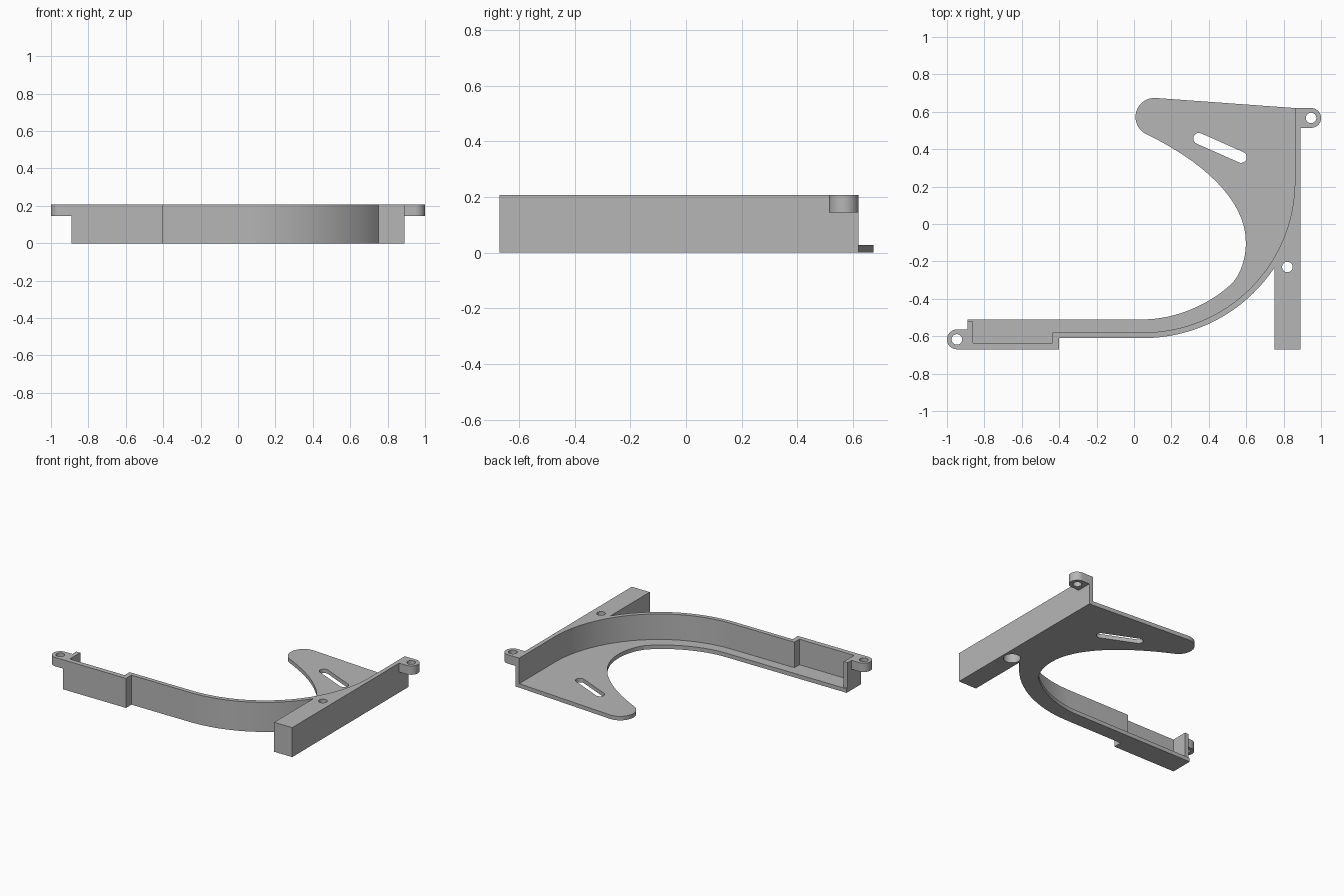
import bpy, bmesh
from math import sin, cos, pi, radians, asin, atan2
from mathutils import Vector
from mathutils.geometry import interpolate_bezier

cube = bpy.data.objects.get("Cube")
if cube:
    bpy.data.objects.remove(cube, do_unlink=True)

GREY = (0.47, 0.47, 0.47, 1)
grey = bpy.data.materials.new("plain grey")
grey.use_nodes = True
grey.diffuse_color = GREY
grey.node_tree.nodes["Principled BSDF"].inputs["Base Color"].default_value = GREY

TOP, FLOOR, EAR = 0.207, 0.028, 0.145


def arc(cx, cy, r, start, end, n=24):
    """Points along a circular arc, angles in radians."""
    steps = [start + (end - start) * i / n for i in range(n + 1)]
    return [(cx + r * cos(a), cy + r * sin(a)) for a in steps]


def circle(cx, cy, r):
    return arc(cx, cy, r, 0, 2 * pi, 32)[:-1]


def slot(ax, ay, bx, by, r):
    a = atan2(by - ay, bx - ax)
    return arc(bx, by, r, a - pi / 2, a + pi / 2, 12) + arc(ax, ay, r, a + pi / 2, a + 3 * pi / 2, 12)


def bezier(*pts):
    p = [Vector((x, y, 0)) for x, y in pts]
    return [(v.x, v.y) for v in interpolate_bezier(p[0], p[1], p[2], p[3], 17)]


def plate(name, outline, z0, z1, holes=()):
    """Extrude a flat outline with holes from z0 to z1."""
    bm = bmesh.new()
    edges = []
    for loop in [outline, *holes]:
        clean = [p for i, p in enumerate(loop) if (Vector(p) - Vector(loop[i - 1])).length > 1e-4]
        vs = [bm.verts.new((x, y, z0)) for x, y in clean]
        edges += [bm.edges.new((vs[i - 1], vs[i])) for i in range(len(vs))]
    bmesh.ops.triangle_fill(bm, edges=edges, use_beauty=True, normal=(0, 0, 1))
    ext = bmesh.ops.extrude_face_region(bm, geom=bm.faces[:], use_keep_orig=True)
    moved = [g for g in ext["geom"] if isinstance(g, bmesh.types.BMVert)]
    bmesh.ops.translate(bm, verts=moved, vec=(0, 0, z1 - z0))
    bmesh.ops.recalc_face_normals(bm, faces=bm.faces[:])
    mesh = bpy.data.meshes.new(name)
    bm.to_mesh(mesh)
    bm.free()
    mesh.materials.append(grey)
    obj = bpy.data.objects.new(name, mesh)
    bpy.context.collection.objects.link(obj)
    return obj


def activate(obj):
    bpy.ops.object.select_all(action="DESELECT")
    obj.select_set(True)
    bpy.context.view_layer.objects.active = obj


# Inner face of the wall, shared by wall and floor
CX, CY, R_IN, R_OUT = 0.05, 0.23, 0.81, 0.84
inner_face = [(-0.89, -0.52), (-0.86, -0.52), (-0.86, -0.635), (-0.435, -0.635), (-0.435, -0.58)]
inner_face += arc(CX, CY, R_IN, -pi / 2, 0, 40) + [(0.86, 0.62)]

# Curved wall merged with the straight bar
meet = -pi / 2 + asin((0.75 - CX) / R_OUT)
outer_face = [(0.89, 0.62), (0.89, -0.67), (0.75, -0.67)]
outer_face += arc(CX, CY, R_OUT, meet, -pi / 2, 28)
outer_face += [(-0.4, -0.61), (-0.4, -0.67), (-0.89, -0.67)]
wall = plate("wall_and_bar", inner_face + outer_face, 0, TOP, [circle(0.82, -0.23, 0.028)])

# Wider recess under the bar hole
cutter = plate("recess_cutter", circle(0.82, -0.23, 0.055), -0.05, 0.1)
cutter.hide_render = True
cut = wall.modifiers.new("recess", "BOOLEAN")
cut.operation = "DIFFERENCE"
cut.solver = "EXACT"
cut.object = cutter
activate(wall)
bpy.ops.object.modifier_apply(modifier=cut.name)
bpy.data.objects.remove(cutter, do_unlink=True)

# Thin floor with the slotted wing
wing = arc(0.11, 0.572, 0.102, radians(86), radians(241), 20)
rim = bezier(wing[-1], (0.36, 0.34), (0.6, 0.13), (0.598, -0.1))
rim += bezier((0.598, -0.1), (0.598, -0.2), (0.56, -0.29), (0.51, -0.33))
rim += bezier((0.51, -0.33), (0.40, -0.43), (0.22, -0.51), (0.05, -0.51))
floor = plate("floor_wing", wing + rim + [(-0.89, -0.51)] + inner_face, 0, FLOOR,
              [slot(0.347, 0.457, 0.573, 0.357, 0.03)])

# Rounded screw ears at both ends
ears = []
for name, side, cy in (("left_ear", 1, 0.567), ("right_ear", -1, -0.617)):
    cx, r = side * 0.947, 0.053
    outline = arc(cx, cy, r, -pi / 2, -pi / 2 + side * pi)
    outline += [(side * 0.89, cy + r), (side * 0.89, cy - r)]
    ears.append(plate(name, outline, EAR, TOP, [circle(cx, cy, 0.028)]))

for obj in [wall, floor, *ears]:
    activate(obj)
    bpy.ops.object.shade_smooth_by_angle(angle=radians(30))
